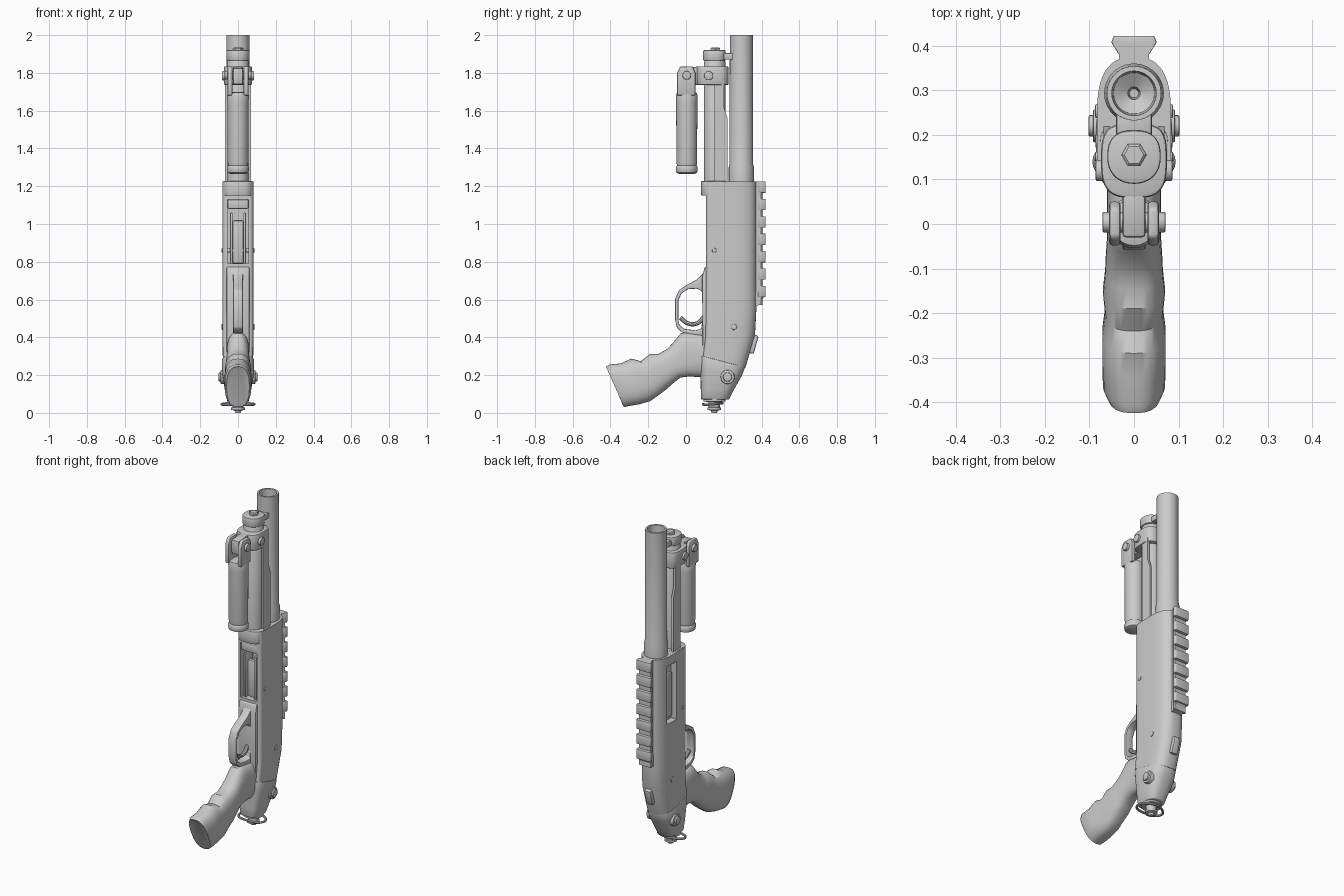
import bpy, bmesh, math
from mathutils import Vector, Matrix


def finish(name, bm, bevel=0.0):
    bmesh.ops.recalc_face_normals(bm, faces=bm.faces[:])
    me = bpy.data.meshes.new(name)
    bm.to_mesh(me)
    bm.free()
    ob = bpy.data.objects.new(name, me)
    bpy.context.collection.objects.link(ob)
    if bevel:
        m = ob.modifiers.new("Bevel", 'BEVEL')
        m.width, m.segments, m.limit_method = bevel, 2, 'ANGLE'
    return ob


def skin(bm, rings, close=False):
    n, k = len(rings[0]), len(rings)
    for i in range(k if close else k - 1):
        a, b = rings[i], rings[(i + 1) % k]
        for j in range(n):
            bm.faces.new((a[j], a[(j + 1) % n], b[(j + 1) % n], b[j]))
    if not close:
        bm.faces.new(rings[0])
        bm.faces.new(rings[-1])


def loft(name, sections, pf=2.6, pb=2.6, n=36, bevel=0.0):
    """Superellipse sections: front (y,z), back (y,z), half width in x."""
    bm, rings = bmesh.new(), []
    for ya, za, yb, zb, hx in sections:
        ring = []
        for i in range(n):
            c, s = math.cos(math.tau * i / n), math.sin(math.tau * i / n)
            p = pb if s > 0 else pf
            u = math.copysign(abs(c) ** (2 / p), c)
            t = 0.5 + 0.5 * math.copysign(abs(s) ** (2 / p), s)
            ring.append(bm.verts.new((hx * u, ya + (yb - ya) * t, za + (zb - za) * t)))
        rings.append(ring)
    skin(bm, rings)
    return finish(name, bm, bevel)


def lathe(name, profile, cy, n=28):
    bm = bmesh.new()
    rings = [[bm.verts.new((r * math.cos(math.tau * i / n), cy + r * math.sin(math.tau * i / n), z))
              for i in range(n)] for r, z in profile]
    skin(bm, rings)
    return finish(name, bm)


def prism(name, pts, lo, hi, axis='x', bevel=0.0):
    bm = bmesh.new()
    put = (lambda p, d: (d, *p)) if axis == 'x' else (lambda p, d: (*p, d))
    skin(bm, [[bm.verts.new(put(p, d)) for p in pts] for d in (lo, hi)])
    return finish(name, bm, bevel)


def box(name, x, y, z, bevel=0.0):
    return prism(name, [(x[0], y[0]), (x[1], y[0]), (x[1], y[1]), (x[0], y[1])], *z, 'z', bevel)


def pin(name, y, z, r, x0, x1, n=20, bevel=0.004):
    pts = [(y + r * math.cos(math.tau * i / n), z + r * math.sin(math.tau * i / n)) for i in range(n)]
    return prism(name, pts, x0, x1, 'x', bevel)


def tube(name, pts, r, cyclic=False):
    cu = bpy.data.curves.new(name, 'CURVE')
    cu.dimensions, cu.bevel_depth, cu.bevel_resolution, cu.use_fill_caps = '3D', r, 3, True
    sp = cu.splines.new('BEZIER')
    sp.bezier_points.add(len(pts) - 1)
    for b, p in zip(sp.bezier_points, pts):
        b.co = p
        b.handle_left_type = b.handle_right_type = 'AUTO'
    sp.use_cyclic_u = cyclic
    sp.resolution_u = 6
    ob = bpy.data.objects.new(name, cu)
    bpy.context.collection.objects.link(ob)
    return ob


def cut(ob, cutter):
    m = ob.modifiers.new("Cut", 'BOOLEAN')
    m.operation, m.solver, m.object = 'DIFFERENCE', 'EXACT', cutter
    bpy.context.view_layer.objects.active = ob
    bpy.ops.object.modifier_apply(modifier=m.name)
    bpy.data.objects.remove(cutter)


# Receiver with loading port (front) and ejection port (left)
receiver = loft("receiver", [(0.09, 0.30, 0.315, 0.24, 0.08), (0.103, 0.41, 0.365, 0.41, 0.083),
                             (0.105, 0.57, 0.374, 0.57, 0.083), (0.105, 1.225, 0.374, 1.225, 0.083)],
                pf=9, pb=2.7, n=48)
cut(receiver, box("port_cutter", (-0.055, 0.055), (0.04, 0.20), (0.79, 1.13)))
cut(receiver, box("ejection_cutter", (-0.15, -0.045), (0.21, 0.30), (0.81, 1.17)))
box("bolt_block", (-0.058, -0.04), (0.215, 0.295), (0.83, 1.10), 0.006)
box("shell_lifter", (-0.03, 0.03), (0.135, 0.16), (0.79, 1.02), 0.01)
for s in (-1, 1):
    box("lifter_arm", sorted((s * 0.028, s * 0.042)), (0.115, 0.19), (0.79, 1.06), 0.005)
box("port_bridge", (-0.055, 0.055), (0.11, 0.14), (1.08, 1.13), 0.006)
loft("receiver_ring", [(0.08, 1.15, 0.22, 1.15, 0.078), (0.08, 1.228, 0.22, 1.228, 0.078)], 3, 5, bevel=0.006)

# Cross pins on the sides
for y, z, r in ((0.15, 0.86, 0.012), (0.253, 0.455, 0.016)):
    pin("cross_pin", y, z, r, -0.087, 0.087)

# Top rail: dovetail base and teeth
prism("rail_base", [(-0.032, 0.35), (0.032, 0.35), (0.034, 0.383), (0.045, 0.398), (0.04, 0.404),
                    (-0.04, 0.404), (-0.045, 0.398), (-0.034, 0.383)], 0.57, 1.225, 'z')
tooth = [(-0.034, 0.38), (0.034, 0.38), (0.051, 0.407), (0.045, 0.422), (-0.045, 0.422), (-0.051, 0.407)]
for i in range(7):
    z = 1.165 - 0.092 * i
    prism("rail_tooth", tooth, z, z + 0.06, 'z', 0.003)
prism("rail_tail", [(0.35, 0.56), (0.385, 0.57), (0.418, 0.62), (0.40, 0.64), (0.35, 0.64)], -0.034, 0.034)

# Safety button on the rear slope
safety = box("safety_button", (-0.022, 0.022), (-0.018, 0.02), (-0.05, 0.05), 0.008)
safety.matrix_world = Matrix.Translation((0, 0.352, 0.365)) @ Matrix.Rotation(math.radians(-16), 4, 'X')
prism("safety_thumb", [(0.34, 0.34), (0.36, 0.335), (0.376, 0.38), (0.365, 0.40), (0.34, 0.41)], -0.015, 0.015, 'x', 0.004)

# Rear collar, side buttons, sling stud and loop
loft("rear_collar", [(0.072, 0.305, 0.313, 0.242, 0.086), (0.076, 0.24, 0.292, 0.19, 0.086),
                     (0.078, 0.13, 0.252, 0.12, 0.07), (0.08, 0.072, 0.228, 0.07, 0.058)], 3.5, 2.7, bevel=0.004)
for s in (-1, 1):
    pin("side_button_rim", 0.22, 0.19, 0.037, *sorted((s * 0.03, s * 0.092)))
    pin("side_button", 0.22, 0.19, 0.024, *sorted((s * 0.05, s * 0.102)))
lathe("sling_stud", [(0.058, 0.085), (0.058, 0.06), (0.03, 0.058), (0.03, 0.03), (0.036, 0.028),
                     (0.036, 0.016), (0.018, 0.012), (0.014, 0.0)], 0.15)
tube("sling_loop", [(-0.085, 0.13, 0.045), (0, 0.092, 0.045), (0.085, 0.13, 0.045), (0.06, 0.175, 0.05),
                    (-0.06, 0.175, 0.05)], 0.007, True)

# Pistol grip with finger swells
loft("pistol_grip", [(-0.415, 0.235, -0.335, 0.042, 0.05), (-0.424, 0.245, -0.328, 0.03, 0.06),
                     (-0.405, 0.256, -0.305, 0.036, 0.07), (-0.345, 0.262, -0.25, 0.045, 0.071),
                     (-0.29, 0.287, -0.19, 0.062, 0.071), (-0.24, 0.274, -0.15, 0.09, 0.065),
                     (-0.19, 0.312, -0.11, 0.12, 0.07), (-0.145, 0.313, -0.07, 0.155, 0.065),
                     (-0.10, 0.338, -0.03, 0.187, 0.063), (-0.065, 0.375, 0.02, 0.193, 0.06),
                     (-0.03, 0.42, 0.06, 0.19, 0.06), (0.0, 0.427, 0.09, 0.19, 0.06),
                     (0.12, 0.41, 0.14, 0.19, 0.06)])

# Trigger guard, housing plate and trigger
outer = [(0.11, 0.77), (0.087, 0.735), (0.055, 0.705), (0.0, 0.675), (-0.037, 0.65), (-0.057, 0.605),
         (-0.057, 0.49), (-0.048, 0.45), (-0.02, 0.425), (0.05, 0.41), (0.11, 0.40), (0.11, 0.5), (0.11, 0.62)]
inner = [(0.088, 0.625), (0.082, 0.645), (0.06, 0.658), (0.01, 0.655), (-0.022, 0.635), (-0.041, 0.595),
         (-0.041, 0.495), (-0.035, 0.465), (-0.01, 0.445), (0.05, 0.437), (0.08, 0.445), (0.088, 0.5), (0.09, 0.6)]
bm = bmesh.new()
skin(bm, [[bm.verts.new((x, *loop[i])) for loop, x in
           ((outer, -0.026), (outer, 0.026), (inner, 0.026), (inner, -0.026))] for i in range(13)], True)
finish("trigger_guard", bm, 0.005)
prism("trigger_plate", [(0.12, 0.78), (0.098, 0.77), (0.085, 0.72), (0.088, 0.32), (0.12, 0.31)], -0.06, 0.06, 'x', 0.006)
tube("trigger", [(0, 0.10, 0.515), (0, 0.06, 0.475), (0, 0.01, 0.474), (0, -0.03, 0.505)], 0.012)

# Barrel and magazine tube
lathe("barrel", [(0.067, 1.2), (0.067, 1.30), (0.063, 1.315), (0.061, 2.0), (0.05, 2.0), (0.046, 1.92),
                 (0.014, 1.90), (0.01, 1.84)], 0.293)
lathe("magazine_tube", [(0.056, 1.2), (0.056, 1.86), (0.05, 1.87)], 0.152)
for s in (-1, 1):
    prism("action_bar", [(0.15, 1.2), (0.22, 1.2), (0.22, 1.56), (0.20, 1.62), (0.20, 1.76), (0.15, 1.76)],
          *sorted((s * 0.054, s * 0.068)))

# Muzzle bracket joining tube to barrel, with hex nut
loft("tube_cap", [(0.09, 1.865, 0.21, 1.865, 0.06), (0.09, 1.92, 0.21, 1.92, 0.06)], 2.2, 2.6, bevel=0.006)
box("barrel_lug", (-0.04, 0.04), (0.19, 0.26), (1.87, 1.905), 0.006)
lathe("hex_nut", [(0.028, 1.91), (0.028, 1.93), (0.022, 1.935)], 0.155, 6)

# Clamp on the magazine tube
loft("clamp", [(0.058, 1.735, 0.225, 1.735, 0.074), (0.058, 1.835, 0.225, 1.835, 0.074)], 3, 3.5, bevel=0.008)
for s in (-1, 1):
    pin("clamp_screw", 0.12, 1.785, 0.024, *sorted((s * 0.05, s * 0.086)))

# Folding foregrip with hinge
lathe("foregrip", [(0.04, 1.265), (0.055, 1.272), (0.058, 1.285), (0.058, 1.30), (0.052, 1.31), (0.055, 1.33),
                   (0.056, 1.64), (0.058, 1.68), (0.052, 1.695), (0.03, 1.70)], 0.004)
lug = [(-0.048, 1.68), (0.05, 1.68), (0.05, 1.80), (0.035, 1.835), (-0.03, 1.835), (-0.048, 1.80)]
for s in (-1, 1):
    prism("hinge_lug", lug, *sorted((s * 0.03, s * 0.056)), 'x', 0.008)
prism("hinge_tang", [(-0.03, 1.74), (0.08, 1.735), (0.08, 1.835), (-0.03, 1.825)], -0.026, 0.026, 'x', 0.008)
pin("hinge_bolt", 0.004, 1.787, 0.023, -0.071, 0.071)

# Turn curves into meshes, then smooth shading with sharp edges kept
bpy.ops.object.select_all(action='DESELECT')
for ob in bpy.context.scene.objects:
    ob.select_set(True)
    bpy.context.view_layer.objects.active = ob
bpy.ops.object.convert(target='MESH')
bpy.ops.object.shade_smooth_by_angle(angle=math.radians(35))
